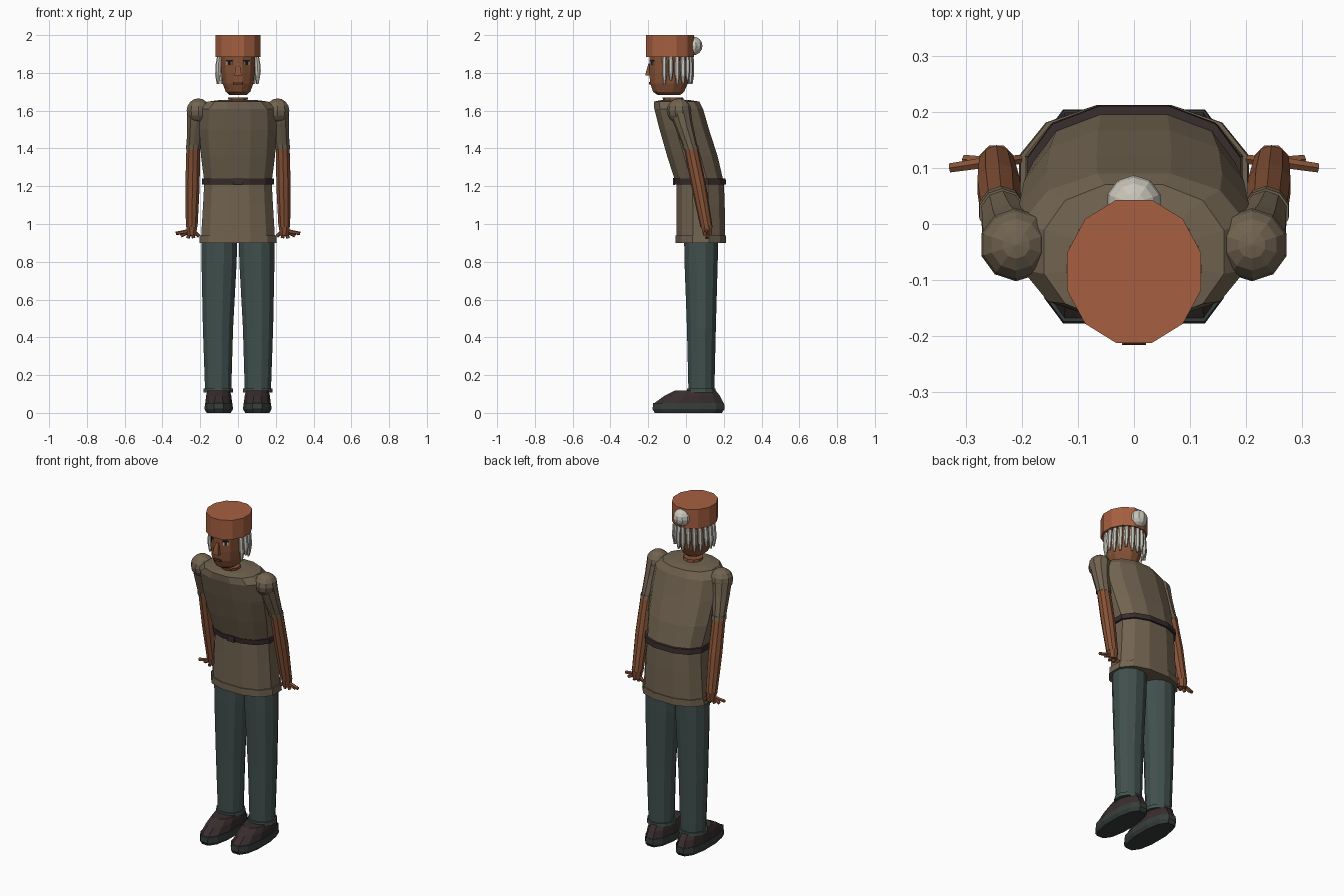
import bpy, bmesh, math
from mathutils import Vector, Matrix

cube = bpy.data.objects.get("Cube")
if cube:
    bpy.data.objects.remove(cube, do_unlink=True)


def material(name, *rgb):
    m = bpy.data.materials.new(name)
    m.use_nodes = True
    m.diffuse_color = (*rgb, 1)
    m.node_tree.nodes["Principled BSDF"].inputs["Base Color"].default_value = (*rgb, 1)
    return m


SKIN = material("brown skin", .24, .085, .038)
HAT = material("rust felt", .38, .115, .052)
TUNIC = material("khaki cloth", .165, .125, .08)
PANTS = material("slate green cloth", .052, .08, .075)
LEATHER = material("dark leather", .04, .026, .026)
SOLE = material("sole grey", .035, .047, .043)
HAIR = material("white hair", .58, .56, .49)
LIP = material("dark lip", .1, .03, .02)
EYE = material("eye white", .6, .57, .5)
PUPIL = material("pupil black", .012, .01, .01)


def finish(name, bm, mat):
    bmesh.ops.recalc_face_normals(bm, faces=bm.faces[:])
    mesh = bpy.data.meshes.new(name)
    bm.to_mesh(mesh)
    bm.free()
    mesh.materials.append(mat)
    ob = bpy.data.objects.new(name, mesh)
    bpy.context.scene.collection.objects.link(ob)
    return ob


def loft(name, mat, rings, n=12, power=1.0):
    """Stack of level oval rings: (centre x, half width, front y, back y, z)."""
    bm = bmesh.new()
    norm = math.cos(math.pi / n) ** power
    loops = []
    for cx, rx, y0, y1, z in rings:
        loop = []
        for k in range(n):
            a = (k + .5) * math.tau / n
            c, s = math.cos(a), math.sin(a)
            px = math.copysign(abs(c) ** power, c) / norm
            py = math.copysign(abs(s) ** power, s) / norm
            loop.append(bm.verts.new((cx + rx * px, (y0 + y1) / 2 + (y1 - y0) / 2 * py, z)))
        loops.append(loop)
    for lo, hi in zip(loops, loops[1:]):
        for k in range(n):
            j = (k + 1) % n
            bm.faces.new((lo[k], lo[j], hi[j], hi[k]))
    bm.faces.new(loops[0][::-1])
    bm.faces.new(loops[-1])
    return finish(name, bm, mat)


def round_loft(name, mat, rings, n=10):
    """Rings given as (x, y, z, radius)."""
    return loft(name, mat, [(x, r, y - r, y + r, z) for x, y, z, r in rings], n)


def ball(name, mat, centre, r, scale_y=1):
    bm = bmesh.new()
    bmesh.ops.create_uvsphere(bm, u_segments=10, v_segments=8, radius=r,
                              matrix=Matrix.Translation(centre) @ Matrix.Diagonal((1, scale_y, 1, 1)))
    return finish(name, bm, mat)


def box(name, mat, centre, size, turn=0):
    bm = bmesh.new()
    bmesh.ops.create_cube(bm, size=1, matrix=Matrix.Translation(centre)
                          @ Matrix.Rotation(turn, 4, 'Z') @ Matrix.Diagonal((*size, 1)))
    return finish(name, bm, mat)


def peg(name, mat, a, b, r):
    a, b = Vector(a), Vector(b)
    bm = bmesh.new()
    turn = (b - a).to_track_quat('Z', 'Y').to_matrix().to_4x4()
    bmesh.ops.create_cone(bm, cap_ends=True, segments=6, radius1=r, radius2=r * .85,
                          depth=(b - a).length, matrix=Matrix.Translation((a + b) / 2) @ turn)
    return finish(name, bm, mat)


# Tunic: straight skirt, chest leaning forward
loft("tunic_skirt", TUNIC, [
    (0, .195, -.05, .207, .935), (0, .185, -.05, .205, 1.1), (0, .178, -.05, .2, 1.23)], power=.85)
loft("tunic_hem", TUNIC, [
    (0, .205, -.055, .212, .9), (0, .202, -.055, .212, .94)], power=.85)
loft("tunic_chest", TUNIC, [
    (0, .178, -.055, .2, 1.22), (0, .196, -.1, .167, 1.36), (0, .205, -.14, .122, 1.5),
    (0, .2, -.168, .09, 1.61), (0, .16, -.17, .07, 1.648), (0, .1, -.13, .02, 1.656)], power=.85)

# Belt and buckle
loft("belt", LEATHER, [
    (0, .19, -.06, .212, 1.21), (0, .19, -.065, .21, 1.24)], power=.85)
box("belt_buckle", LEATHER, (0, -.064, 1.225), (.045, .012, .035))

# Neck and head
round_loft("neck", SKIN, [(0, -.06, 1.63, .05), (0, -.07, 1.67, .052)])
loft("head", SKIN, [
    (0, .045, -.15, -.03, 1.683), (0, .065, -.175, -.01, 1.7), (0, .082, -.19, .01, 1.745),
    (0, .089, -.194, .02, 1.8), (0, .094, -.194, .03, 1.89)])
loft("nose", SKIN, [
    (0, .021, -.216, -.18, 1.785), (0, .017, -.213, -.18, 1.8), (0, .009, -.199, -.18, 1.85)], n=4)
box("mouth", LIP, (0, -.19, 1.745), (.045, .014, .012))
for s, side in ((1, "left"), (-1, "right")):
    turn = s * math.radians(35)
    out = Vector((math.sin(turn), -math.cos(turn), 0))
    eye = Vector((s * .045, -.18, 1.85))
    box(side + "_eye", EYE, eye, (.032, .007, .018), turn)
    box(side + "_pupil", PUPIL, eye + out * .003, (.015, .006, .018), turn)
    box(side + "_brow", PUPIL, eye + Vector((0, 0, .014)), (.036, .009, .007), turn)

# Hat with a bobble at the back
loft("hat", HAT, [(0, .119, -.212, .043, 1.885), (0, .119, -.212, .043, 2)])
ball("hat_bobble", HAIR, (0, .037, 1.943), .05)

# Hair locks around the sides and back of the head
LOCKS = 13
for i in range(LOCKS):
    a = math.radians(-15 + 210 * i / (LOCKS - 1))
    x, y = .106 * math.cos(a), -.085 + .114 * math.sin(a)
    low = 1.74 + .02 * (i % 3 == 1)
    round_loft("hair_lock", HAIR, [
        (x * 1.02, y, low, .005), (x * 1.03, y, low + .05, .012),
        (x, y, 1.85, .012), (x * .95, y, 1.895, .009)], n=6)

for s, side in ((1, "left"), (-1, "right")):
    # Arm: shoulder, short sleeve with cuff, bare forearm
    ball(side + "_shoulder", TUNIC, (s * .21, -.037, 1.6), .065)
    round_loft(side + "_sleeve", TUNIC, [
        (s * .235, .022, 1.41, .037), (s * .222, -.015, 1.53, .048), (s * .213, -.035, 1.61, .056)])
    round_loft(side + "_sleeve_cuff", TUNIC, [
        (s * .236, .026, 1.395, .04), (s * .235, .021, 1.418, .04)])
    round_loft(side + "_forearm", SKIN, [
        (s * .245, .108, .985, .031), (s * .241, .068, 1.2, .038), (s * .237, .025, 1.41, .036)])

    # Hand: small palm and spread fingers
    round_loft(side + "_palm", SKIN, [
        (s * .245, .113, .94, .022), (s * .245, .11, .99, .03)], n=8)
    for tx, ty, tz in ((.328, .1, .95), (.302, .115, .937), (.267, .11, .925),
                       (.235, .11, .925), (.205, .115, .935)):
        peg(side + "_finger", SKIN, (s * (.245 + (tx - .245) * .2), .11, .962), (s * tx, ty, tz), .011)

    # Trouser leg and turn-up
    loft(side + "_trouser_leg", PANTS, [
        (s * .105, .069, .013, .15, .11), (s * .106, .08, .005, .158, .45),
        (s * .1, .093, -.008, .168, .8), (s * .099, .094, -.01, .17, .93)])
    loft(side + "_trouser_cuff", PANTS, [
        (s * .105, .079, .005, .157, .108), (s * .105, .078, .005, .157, .13)])

    # Shoe
    loft(side + "_shoe_sole", SOLE, [
        (s * .102, .064, -.165, .19, 0), (s * .102, .075, -.177, .204, .02),
        (s * .102, .073, -.174, .202, .052)], power=.85)
    loft(side + "_shoe_upper", LEATHER, [
        (s * .102, .071, -.17, .2, .05), (s * .102, .067, -.115, .18, .09),
        (s * .102, .06, -.06, .158, .118)], power=.9)
